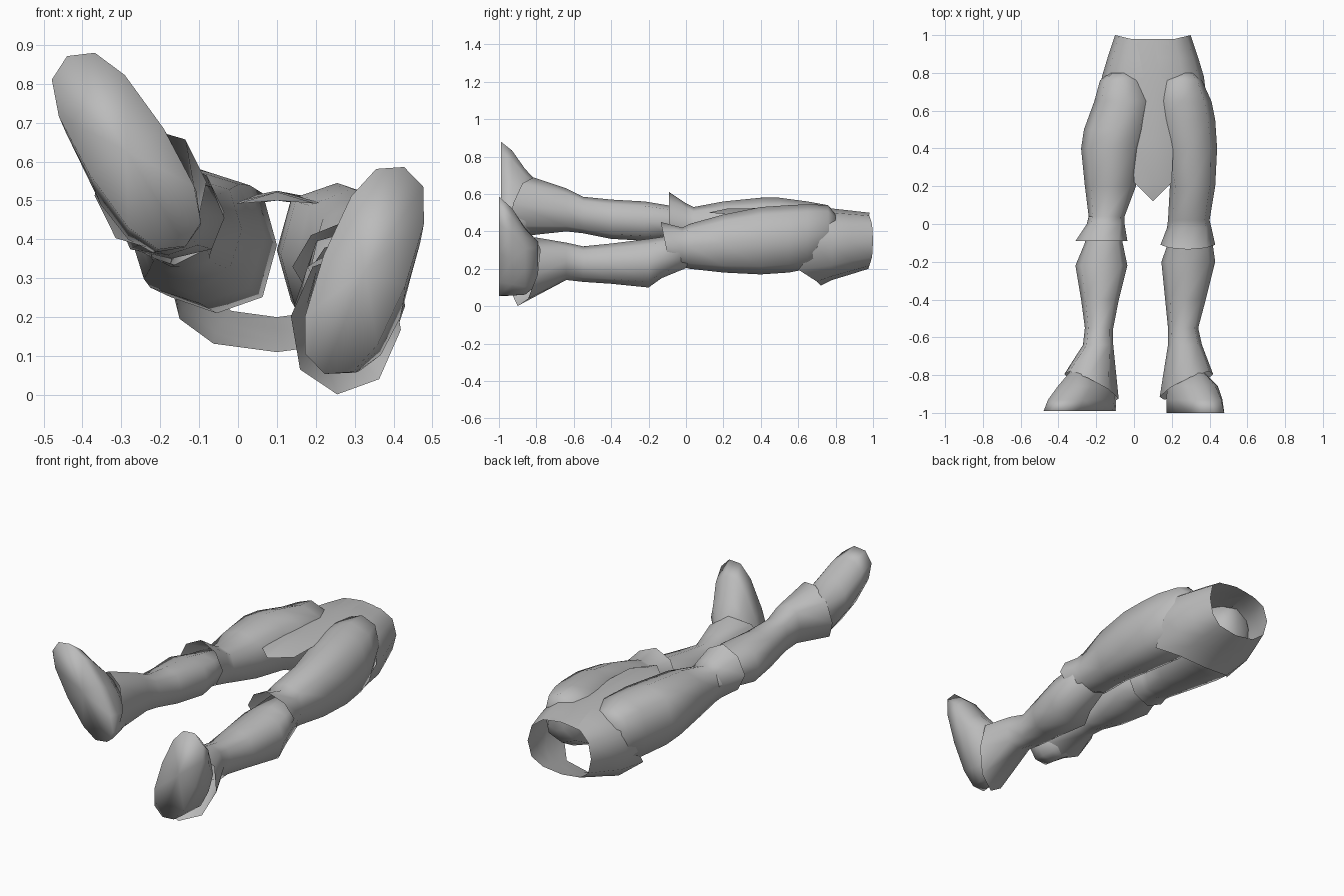
import bpy, bmesh
from math import sin, cos, pi, radians, copysign

cube = bpy.data.objects.get("Cube")
if cube:
    bpy.data.objects.remove(cube, do_unlink=True)

grey = bpy.data.materials.new("plain_grey")
grey.use_nodes = True
colour = (0.5, 0.5, 0.5, 1)
grey.diffuse_color = colour
grey.node_tree.nodes["Principled BSDF"].inputs["Base Color"].default_value = colour


def soft(value, power):
    """Below 1 the section is fuller and boxier, above 1 more pointed."""
    return copysign(abs(value) ** power, value) if abs(value) > 1e-6 else 0.0


def section(y, x, z, half_x, half_z, roll=0, tilt_x=0, tilt_z=0, sides=8, power=0.78, offsets=None):
    """One cross-section, rolled about y and tilted across x and z."""
    points = []
    for i in range(sides):
        a = 2 * pi * i / sides
        u, v = soft(cos(a), power), soft(sin(a), power)
        px, pz = u * half_x, v * half_z
        shift = offsets[i] if offsets else 0
        points.append((x + px * cos(roll) + pz * sin(roll),
                       y + tilt_x * u + tilt_z * v + shift,
                       z - px * sin(roll) + pz * cos(roll)))
    return points


def box_section(y, x0, x1, z0, z1, **options):
    """A cross-section given by its extents."""
    return section(y, (x0 + x1) / 2, (z0 + z1) / 2, (x1 - x0) / 2, (z1 - z0) / 2, **options)


def finish(name, bm):
    bmesh.ops.recalc_face_normals(bm, faces=bm.faces[:])
    for face in bm.faces:
        face.smooth = True
    mesh = bpy.data.meshes.new(name)
    bm.to_mesh(mesh)
    bm.free()
    mesh.materials.append(grey)
    bpy.context.collection.objects.link(bpy.data.objects.new(name, mesh))


def loft(name, sections, cap_start=False, cap_end=False):
    bm = bmesh.new()
    rings = [[bm.verts.new(p) for p in s] for s in sections]
    for a, b in zip(rings, rings[1:]):
        for i in range(len(a)):
            j = (i + 1) % len(a)
            bm.faces.new((a[i], a[j], b[j], b[i]))
    # Caps are fans, so that they shade softly into the sides
    for ring, wanted in ((rings[0], cap_start), (rings[-1], cap_end)):
        if wanted:
            bmesh.ops.poke(bm, faces=[bm.faces.new(ring)])
    finish(name, bm)


# Hips: an open shell from the waist to an uneven hem
half_hem = [0.02, 0.07, 0.07]
hem = half_hem + [0.07] + half_hem[::-1] + [-0.08, 0.02, 0.04, 0.02, -0.08]
rim = [0.01, 0.005, -0.01, -0.015, -0.01, 0.005] * 2
loft("hips", [
    box_section(0.99, -0.10, 0.30, 0.20, 0.50, sides=12, offsets=rim),
    box_section(0.88, -0.14, 0.34, 0.17, 0.51, sides=12),
    box_section(0.78, -0.17, 0.37, 0.14, 0.52, sides=12),
    box_section(0.68, -0.18, 0.38, 0.11, 0.52, sides=12, offsets=hem)])

# Front cloth: a ridged strip that narrows to a point
bm = bmesh.new()
rows = []
for y, half, edge, ridge in [(0.98, 0.08, 0.49, 0.50), (0.76, 0.13, 0.50, 0.525),
                             (0.45, 0.11, 0.495, 0.525), (0.22, 0.10, 0.492, 0.522)]:
    rows.append([bm.verts.new((0.1 + s * half, y, ridge if s == 0 else edge))
                 for s in (-1, 0, 1)])
for a, b in zip(rows, rows[1:]):
    for i in range(2):
        bm.faces.new((a[i], b[i], b[i + 1], a[i + 1]))
tip = bm.verts.new((0.1, 0.12, 0.50))
for i in range(2):
    bm.faces.new((rows[-1][i], tip, rows[-1][i + 1]))
finish("front_cloth", bm)

# Thighs: rounded at the hip, ending in an open, peaked flare at the knee
thighs = {
    "left": [(0.80, 0.20, 0.32, 0.34, 0.49), (0.76, 0.14, 0.36, 0.26, 0.54),
             (0.65, 0.10, 0.41, 0.20, 0.545), (0.55, 0.11, 0.43, 0.18, 0.54),
             (0.40, 0.15, 0.44, 0.17, 0.53), (0.20, 0.19, 0.43, 0.18, 0.49),
             (0.02, 0.18, 0.40, 0.20, 0.44), (-0.02, 0.175, 0.41, 0.21, 0.42),
             (-0.11, 0.14, 0.43, 0.21, 0.45)],
    "right": [(0.80, -0.13, 0.01, 0.34, 0.50), (0.76, -0.18, 0.04, 0.27, 0.54),
              (0.65, -0.21, 0.10, 0.21, 0.56), (0.50, -0.265, 0.07, 0.235, 0.58),
              (0.40, -0.28, 0.04, 0.26, 0.58), (0.20, -0.26, 0.01, 0.29, 0.56),
              (0.04, -0.24, -0.05, 0.32, 0.53), (0.00, -0.25, -0.05, 0.33, 0.55),
              (-0.09, -0.31, -0.035, 0.33, 0.61)]}
for side, sizes in thighs.items():
    rings = [box_section(*s) for s in sizes[:-1]]
    lean = -0.025 if side == "left" else 0
    rings.append(box_section(*sizes[-1], tilt_z=lean, power=1.15))
    loft(side + "_thigh", rings, cap_start=True)

# Shins: a calf, a narrow ankle and a slanted open cuff
shins = {
    "left": [(0.04, 0.20, 0.39, 0.22, 0.40), (-0.13, 0.17, 0.42, 0.15, 0.37),
             (-0.20, 0.145, 0.43, 0.10, 0.36), (-0.40, 0.165, 0.38, 0.12, 0.335),
             (-0.55, 0.18, 0.34, 0.13, 0.32), (-0.64, 0.18, 0.36, 0.14, 0.34),
             (-0.855, 0.135, 0.42, 0.0, 0.37)],
    "right": [(0.04, -0.24, -0.06, 0.36, 0.52), (-0.10, -0.26, -0.06, 0.36, 0.54),
              (-0.22, -0.31, -0.035, 0.35, 0.56), (-0.40, -0.28, -0.08, 0.36, 0.57),
              (-0.55, -0.26, -0.11, 0.39, 0.585), (-0.64, -0.27, -0.11, 0.40, 0.63),
              (-0.86, -0.37, -0.08, 0.37, 0.69)]}
for side, sizes in shins.items():
    slant, turn = (0.06, 7) if side == "left" else (-0.065, -7)
    rings = [box_section(*s) for s in sizes[:-1]]
    rings.append(box_section(*sizes[-1], roll=radians(turn), tilt_x=slant, tilt_z=0.045, power=0.95))
    loft(side + "_shin", rings, cap_start=True)

# Feet: soles facing forward with toes up, turned outwards
feet = {
    "left": (21, [(-1, 0.325, 0.32, 0.112, 0.285), (-0.93, 0.32, 0.29, 0.115, 0.25),
                  (-0.86, 0.31, 0.24, 0.115, 0.185), (-0.79, 0.30, 0.23, 0.06, 0.12)]),
    "right": (-32, [(-0.99, -0.287, 0.627, 0.112, 0.288), (-0.93, -0.275, 0.60, 0.115, 0.26),
                    (-0.86, -0.255, 0.55, 0.115, 0.195), (-0.78, -0.25, 0.54, 0.06, 0.12)])}
for side, (turn, sizes) in feet.items():
    rings = [section(*s, roll=radians(turn), sides=12) for s in sizes]
    loft(side + "_foot", rings, cap_start=True, cap_end=True)
